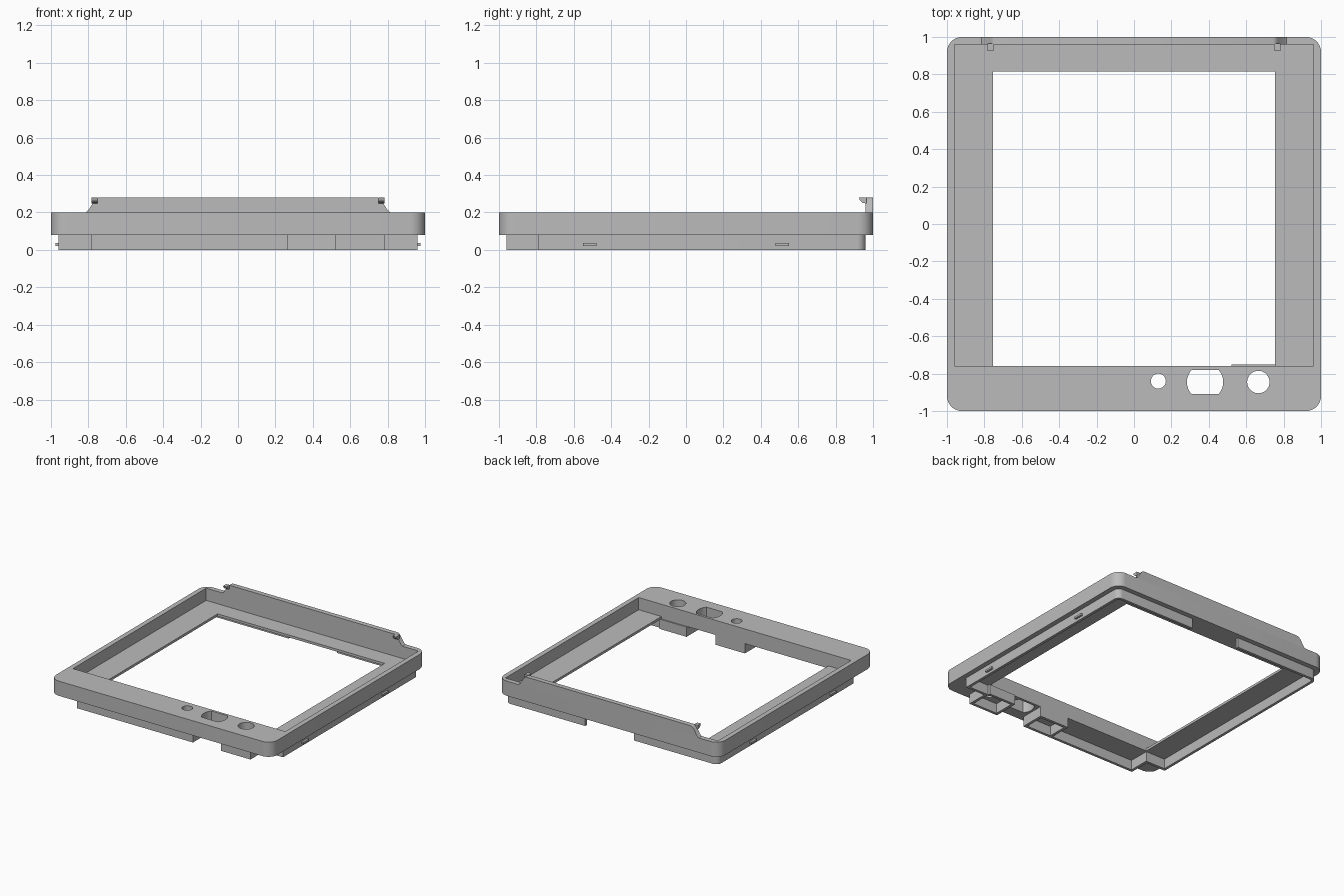
import bpy
import bmesh
import math
from mathutils import Matrix, Vector

cube = bpy.data.objects.get("Cube")
if cube:
    bpy.data.objects.remove(cube)

grey = bpy.data.materials.new("plain_grey")
grey.use_nodes = True
grey.diffuse_color = (0.5, 0.5, 0.5, 1)
grey.node_tree.nodes["Principled BSDF"].inputs["Base Color"].default_value = (0.5, 0.5, 0.5, 1)

AXES = {
    "Z": Matrix.Identity(4),
    "Y": Matrix.Rotation(math.pi / 2, 4, "X"),
    "X": Matrix(((0, 0, 1, 0), (1, 0, 0, 0), (0, 1, 0, 0), (0, 0, 0, 1))),
}


def prism(name, loops, lo, hi, axis="Z"):
    """Extrude closed outlines along an axis; inner outlines become holes."""
    curve = bpy.data.curves.new(name, "CURVE")
    curve.dimensions = "2D"
    curve.fill_mode = "BOTH"
    curve.extrude = (hi - lo) / 2
    for loop in loops:
        spline = curve.splines.new("POLY")
        spline.points.add(len(loop) - 1)
        for point, (a, b) in zip(spline.points, loop):
            point.co = (a, b, 0, 1)
        spline.use_cyclic_u = True
    helper = bpy.data.objects.new("helper", curve)
    bpy.context.collection.objects.link(helper)
    graph = bpy.context.evaluated_depsgraph_get()
    mesh = bpy.data.meshes.new_from_object(helper.evaluated_get(graph))
    bpy.data.objects.remove(helper)
    shift = Vector([(lo + hi) / 2 if axis == k else 0 for k in "XYZ"])
    mesh.transform(Matrix.Translation(shift) @ AXES[axis])
    bm = bmesh.new()
    bm.from_mesh(mesh)
    bmesh.ops.remove_doubles(bm, verts=bm.verts, dist=0.0001)
    bmesh.ops.recalc_face_normals(bm, faces=bm.faces)
    bm.to_mesh(mesh)
    bm.free()
    mesh.name = name
    mesh.materials.clear()
    mesh.materials.append(grey)
    obj = bpy.data.objects.new(name, mesh)
    bpy.context.collection.objects.link(obj)
    bpy.ops.object.select_all(action="DESELECT")
    obj.select_set(True)
    bpy.context.view_layer.objects.active = obj
    bpy.ops.object.shade_smooth_by_angle(angle=math.radians(30))
    return obj


def rect(x0, x1, y0, y1):
    return [(x0, y0), (x1, y0), (x1, y1), (x0, y1)]


def arc(cx, cy, r, start, end, steps=8):
    angles = [math.radians(start + (end - start) * i / steps) for i in range(steps + 1)]
    return [(cx + r * math.cos(t), cy + r * math.sin(t)) for t in angles]


def rounded(half, r):
    c = half - r
    corners = [(c, c), (-c, c), (-c, -c), (c, -c)]
    return [p for i, (x, y) in enumerate(corners) for p in arc(x, y, r, 90 * i, 90 * i + 90)]


def circle(x, y, r):
    return arc(x, y, r, 0, 360, 32)[:-1]


def ribbon(path, width):
    """Outline of a thin wall lying on the left of an open path."""
    pts = [Vector(p) for p in path]
    normals = []
    for a, b in zip(pts, pts[1:]):
        d = (b - a).normalized()
        normals.append(Vector((-d.y, d.x)))
    inner = []
    for i, p in enumerate(pts):
        n0, n1 = normals[max(i - 1, 0)], normals[min(i, len(normals) - 1)]
        inner.append(p + (n0 + n1) * width / (1 + n0.dot(n1)))
    return [tuple(p) for p in pts + inner[::-1]]


# Control holes: small round, flat-sided socket, large round
flat = math.degrees(math.asin(0.065 / 0.097))
socket = arc(0.38, -0.845, 0.097, -flat, flat) + arc(0.38, -0.845, 0.097, 180 - flat, 180 + flat)
holes = [circle(0.13, -0.84, 0.04), socket, circle(0.665, -0.845, 0.06)]

# Upper frame with front control panel, and the recessed ledge below it
outline = rounded(1.0, 0.08)
prism("upper_frame", [outline, rect(-0.96, 0.96, -0.76, 0.96)] + holes, 0.10, 0.20)
prism("recessed_ledge", [outline, rect(-0.755, 0.755, -0.76, 0.815)] + holes, 0.08, 0.10)

# Lower skirt, split at the back and front, notched at the front corners
WALL = 0.022


def skirt_path(back_x, front_x):
    return ([(back_x, 0.96)] + arc(-0.915, 0.915, 0.045, 90, 180, 6)
            + [(-0.96, -0.79), (-0.785, -0.79), (-0.785, -0.96), (front_x, -0.96)])


right_path = skirt_path(-0.20, 0.265)
left_path = [(-x, y) for x, y in skirt_path(-0.24, -0.52)][::-1]
prism("right_skirt", [ribbon(right_path, WALL)], 0, 0.08)
prism("left_skirt", [ribbon(left_path, WALL)], 0, 0.08)

# Walls of the two compartments below the control panel
right_box = [(0.265, -0.94), (0.265, -0.76), (0.0, -0.76), (0.0, -0.94)]
left_box = [(0.765, -0.78), (0.765, -0.75), (0.52, -0.75), (0.52, -0.94)]
prism("right_compartment", [ribbon(right_box, WALL)], 0, 0.08)
prism("left_compartment", [ribbon(left_box, WALL)], 0, 0.08)

# Raised back wall with sloped ends
half = [(0.815, 0.20), (0.80, 0.212), (0.77, 0.26), (0.757, 0.275), (0.745, 0.28)]
prism("back_wall", [half + [(-x, z) for x, z in half[::-1]]], 0.96, 1.0, "Y")

# Mirrored hooks on the back wall and side snap pins on the skirt
hook = [(0.965, 0.28), (0.925, 0.28), (0.93, 0.265), (0.945, 0.252), (0.965, 0.248)]
for side, sign in (("right", -1), ("left", 1)):
    lo, hi = sorted((sign * 0.75, sign * 0.782))
    prism(side + "_hook", [hook], lo, hi, "X")
    for place, y in (("front", -0.515), ("back", 0.515)):
        lo, hi = sorted((sign * 0.955, sign * 0.977))
        prism(side + "_" + place + "_pin", [rect(lo, hi, y - 0.036, y + 0.036)], 0.02, 0.036)
